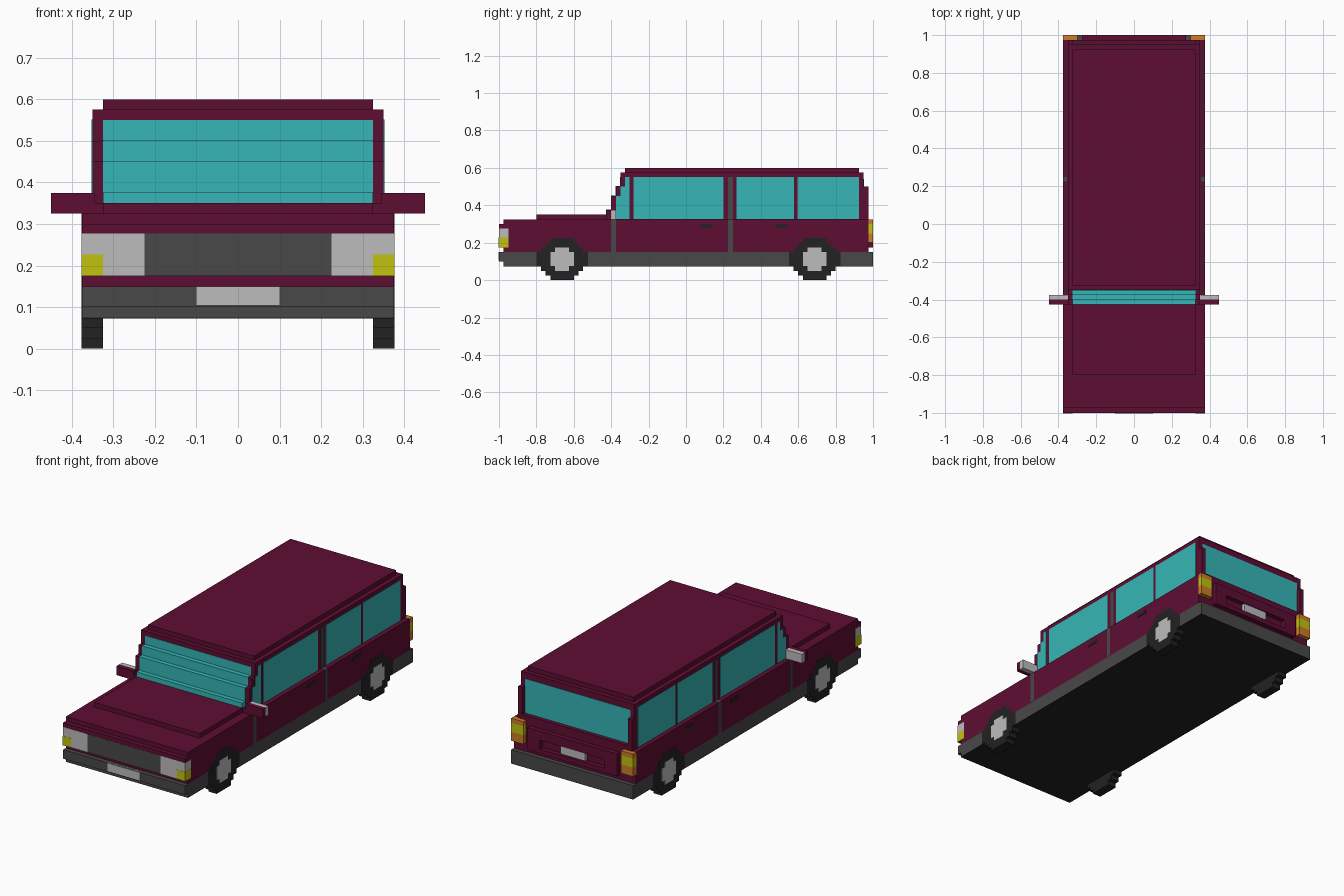
import bpy, bmesh

if "Cube" in bpy.data.objects:
    bpy.data.objects.remove(bpy.data.objects["Cube"], do_unlink=True)


def material(name, rgb):
    lin = [((c / 255 + 0.055) / 1.055) ** 2.4 if c > 10 else c / 255 / 12.92 for c in rgb]
    m = bpy.data.materials.new(name)
    m.use_nodes = True
    m.diffuse_color = (*lin, 1)
    m.node_tree.nodes["Principled BSDF"].inputs["Base Color"].default_value = (*lin, 1)
    return m


MAROON = material("maroon paint", (94, 13, 51))
GLASS = material("teal glass", (54, 182, 182))
GREY = material("dark grey trim", (72, 72, 72))
BLACK = material("black rubber", (34, 34, 34))
SILVER = material("light grey", (188, 188, 188))
YELLOW = material("yellow lamp", (194, 194, 14))
ORANGE = material("orange lamp", (204, 124, 40))


def finish(name, bm, mat):
    bmesh.ops.recalc_face_normals(bm, faces=bm.faces)
    me = bpy.data.meshes.new(name)
    bm.to_mesh(me)
    bm.free()
    me.materials.append(mat)
    ob = bpy.data.objects.new(name, me)
    bpy.context.collection.objects.link(ob)
    return ob


def prism(name, outline, x0, x1, mat):
    """Extrude a (y, z) outline from x0 to x1."""
    bm = bmesh.new()
    face = bm.faces.new([bm.verts.new((x0, y, z)) for y, z in outline])
    ext = bmesh.ops.extrude_face_region(bm, geom=[face])
    verts = [v for v in ext["geom"] if isinstance(v, bmesh.types.BMVert)]
    bmesh.ops.translate(bm, verts=verts, vec=(x1 - x0, 0, 0))
    return finish(name, bm, mat)


def box(name, x, y, z, mat):
    return prism(name, [(y[0], z[0]), (y[1], z[0]), (y[1], z[1]), (y[0], z[1])], x[0], x[1], mat)


def pair(name, x, y, z, mat):
    """The same box on the left (+x) and on the right (-x)."""
    box("left_" + name, x, y, z, mat)
    box("right_" + name, (-x[1], -x[0]), y, z, mat)


def stepped_disc(halves, cy, z0, step=0.025):
    """Stair-stepped round outline from half widths per row."""
    right = []
    for i, h in enumerate(halves):
        right += [(h, z0 + i * step), (h, z0 + (i + 1) * step)]
    pts = [(cy + h, z) for h, z in right] + [(cy - h, z) for h, z in reversed(right)]
    out = []
    for p in pts:
        if not out or p != out[-1]:
            out.append(p)
    return out


W = 0.375   # half width of the body
E = 0.002   # thickness of surface plates

# Lower body: bumper and sill band, black floor, painted sides
prism("bumper_and_sill", [(-0.975, 0.075), (1, 0.075), (1, 0.15), (-1, 0.15), (-1, 0.1), (-0.975, 0.1)],
      -W, W, GREY)
box("floor", (-W, W), (-0.975, 1), (0.073, 0.0752), BLACK)
box("body", (-W, W), (-0.975, 0.975), (0.15, 0.325), MAROON)
box("front_panel", (-W, W), (-1, -0.97), (0.175, 0.3), MAROON)
box("bonnet", (-0.325, 0.325), (-0.8, -0.4), (0.32, 0.35), MAROON)
box("cowl", (-0.35, 0.35), (-0.425, -0.38), (0.325, 0.35), MAROON)

# Cabin with a stepped windscreen slope and a stepped rear edge
prism("cabin", [(-0.4, 0.325), (0.95, 0.325), (0.95, 0.575), (-0.35, 0.575), (-0.35, 0.5),
                (-0.375, 0.5), (-0.375, 0.45), (-0.4, 0.45)], -0.35, 0.35, MAROON)
box("roof", (-0.325, 0.325), (-0.325, 0.925), (0.57, 0.6), MAROON)
pair("rear_pillar", (0.325, 0.35), (0.94, 0.975), (0.325, 0.5), MAROON)
box("rear_window_sill", (-0.35, 0.35), (0.94, 0.975), (0.325, 0.35), MAROON)

# Glass
for i, (y, z0, z1) in enumerate([(-0.425, 0.35, 0.375), (-0.4, 0.375, 0.45),
                                 (-0.375, 0.45, 0.5), (-0.35, 0.5, 0.55)]):
    top = z1 + (E if i < 3 else 0)
    box(f"windscreen_step_{i + 1}", (-0.325, 0.325), (y - E, y + 0.04), (z0, top), GLASS)
box("rear_window", (-0.325, 0.325), (0.945, 0.95 + E), (0.35, 0.54), GLASS)
for i, (y0, y1) in enumerate([(-0.28, 0.2), (0.27, 0.578), (0.597, 0.925)]):
    pair(f"side_window_{i + 1}", (0.345, 0.35 + E), (y0, y1), (0.327, 0.552), GLASS)
vent = [(-0.375, 0.327), (-0.302, 0.327), (-0.302, 0.552), (-0.325, 0.552), (-0.325, 0.5),
        (-0.35, 0.5), (-0.35, 0.45), (-0.375, 0.45)]
prism("left_vent_window", vent, 0.345, 0.35 + E, GLASS)
prism("right_vent_window", vent, -0.35 - E, -0.345, GLASS)

# Door seams, centre pillars, handles
pair("front_door_seam", (0.37, W + E / 2), (-0.4, -0.375), (0.15, 0.325), GREY)
pair("lower_centre_pillar", (0.345, W + E / 2), (0.225, 0.25), (0.15, 0.326), GREY)
pair("upper_centre_pillar", (0.345, 0.35 + E), (0.225, 0.25), (0.32, 0.552), GREY)
for name, y in (("front", 0.075), ("rear", 0.475)):
    pair(name + "_door_handle", (0.37, W + E), (y, y + 0.07), (0.28, 0.3), BLACK)

# Mirrors
pair("mirror_housing", (0.345, 0.45), (-0.425, -0.4), (0.325, 0.375), MAROON)
pair("mirror_glass", (0.345, 0.45), (-0.4, -0.375), (0.325, 0.375), SILVER)

# Front face: grille, headlamps, indicators, plate
box("grille", (-0.225, 0.225), (-1 - E / 2, -0.98), (0.175, 0.277), GREY)
pair("headlamp", (0.225, W + E / 2), (-1 - E / 2, -0.95), (0.175, 0.277), SILVER)
pair("front_indicator", (0.325, W + E), (-1 - E, -0.949), (0.175, 0.227), YELLOW)
box("front_plate", (-0.1, 0.1), (-1 - E, -0.99), (0.105, 0.15), SILVER)

# Rear face: lamps, raised frame around a recessed plate
for name, z, mat in (("lower", (0.2, 0.25), ORANGE), ("middle", (0.25, 0.3), YELLOW),
                     ("upper", (0.3, 0.325), ORANGE)):
    pair(f"tail_lamp_{name}", (0.3, W), (0.97, 1), z, mat)
box("tailgate_frame_top", (-0.275, 0.275), (0.97, 1), (0.25, 0.3), MAROON)
box("tailgate_frame_bottom", (-0.275, 0.275), (0.97, 1), (0.175, 0.2), MAROON)
pair("tailgate_frame_side", (0.2, 0.275), (0.97, 1), (0.2, 0.25), MAROON)
box("rear_plate", (-0.075, 0.075), (0.97, 0.995), (0.205, 0.25), SILVER)

# Wheels
TYRE = [0.0625, 0.0875, 0.1125, 0.1375, 0.1375, 0.1375, 0.1125, 0.0875, 0.0625]
HUB = [0.0375, 0.0625, 0.0625, 0.0625, 0.0375]
for end, cy in (("front", -0.6625), ("rear", 0.6875)):
    for side, s in (("left", 1), ("right", -1)):
        prism(f"{end}_{side}_tyre", stepped_disc(TYRE, cy, 0.0), s * 0.325, s * (W + E / 2), BLACK)
        prism(f"{end}_{side}_hub", stepped_disc(HUB, cy, 0.05), s * 0.37, s * (W + E), SILVER)
